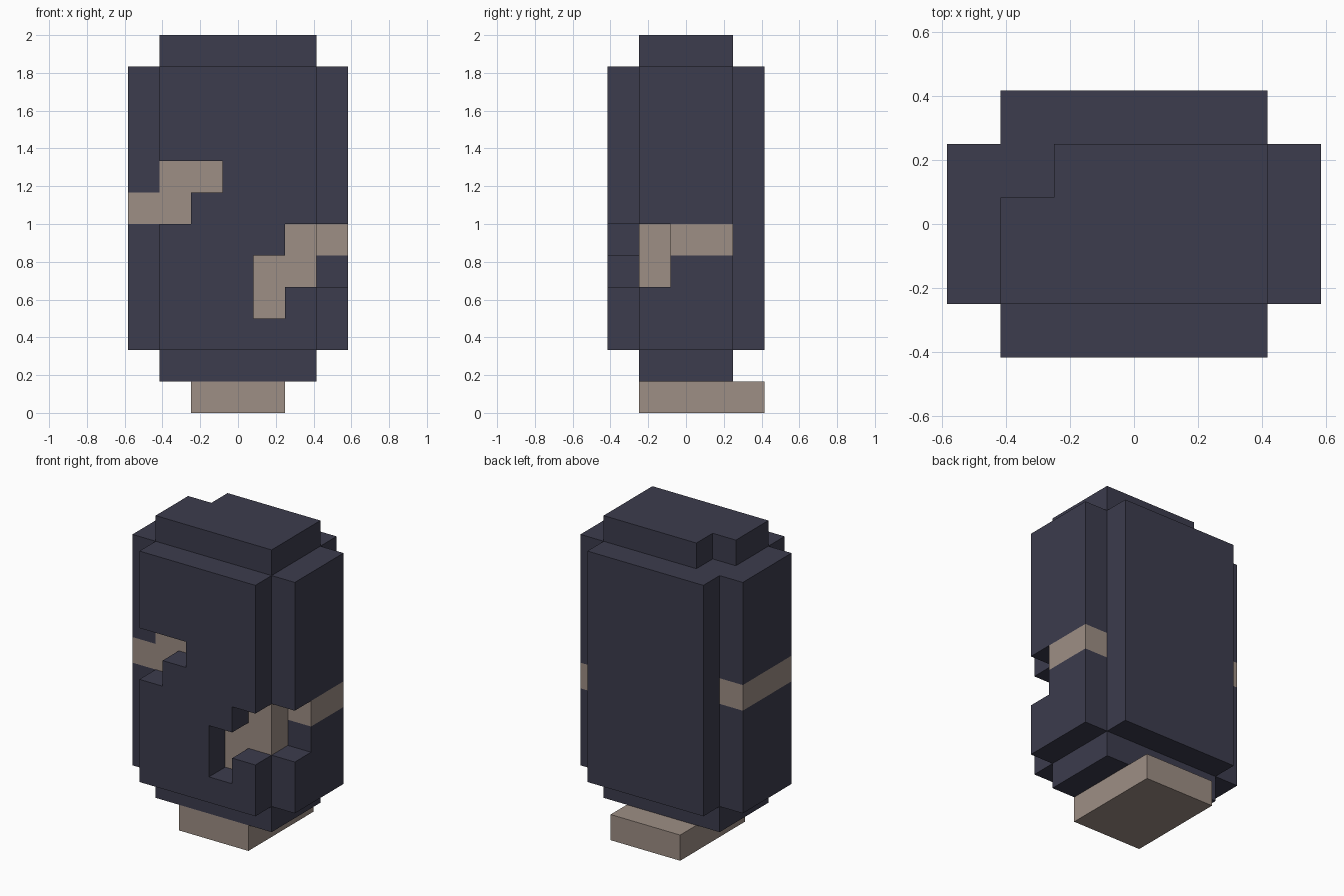
import bpy, bmesh
from mathutils import Vector

if "Cube" in bpy.data.objects:
    bpy.data.objects.remove(bpy.data.objects["Cube"])

U = 1 / 6                                   # edge of one block (7 x 5 x 12 blocks in all)
ORIGIN = Vector((-3.5 * U, -2.5 * U, 0))


def material(name, rgb):
    m = bpy.data.materials.new(name)
    m.diffuse_color = (*rgb, 1)
    m.use_nodes = True
    m.node_tree.nodes["Principled BSDF"].inputs["Base Color"].default_value = m.diffuse_color
    return m


DARK = material("dark slate", (0.045, 0.045, 0.075))
TAN = material("dusty tan", (0.34, 0.272, 0.232))


def box(x0, x1, y0, y1, z0, z1):
    """Set of block cells, end indices included."""
    return {(x, y, z) for x in range(x0, x1 + 1)
            for y in range(y0, y1 + 1) for z in range(z0, z1 + 1)}


def build(name, cells, tan_cells):
    """Skin the outside of the cells and merge flat areas of one colour."""
    bm = bmesh.new()
    for cell in sorted(cells):
        for a in range(3):
            b, c = (a + 1) % 3, (a + 2) % 3
            for side in (0, 1):
                near = list(cell)
                near[a] += 2 * side - 1
                if tuple(near) in cells:
                    continue
                quad = []
                for db, dc in ((0, 0), (1, 0), (1, 1), (0, 1)):
                    p = Vector(cell)
                    p[a] += side
                    p[b] += db
                    p[c] += dc
                    quad.append(bm.verts.new(p * U + ORIGIN))
                face = bm.faces.new(quad if side else quad[::-1])
                face.material_index = int(cell in tan_cells)
    bmesh.ops.remove_doubles(bm, verts=bm.verts, dist=1e-4)
    bmesh.ops.dissolve_limit(bm, angle_limit=0.01, verts=bm.verts,
                             edges=bm.edges, delimit={'MATERIAL'})
    mesh = bpy.data.meshes.new(name)
    bm.to_mesh(mesh)
    bm.free()
    for m in (DARK, TAN):
        mesh.materials.append(m)
    obj = bpy.data.objects.new(name, mesh)
    bpy.context.collection.objects.link(obj)
    return obj


# Cross-shaped trunk with a narrower bottom and a top missing one back corner
body = box(0, 6, 1, 3, 2, 10) | box(1, 5, 0, 4, 2, 10)
body |= box(1, 5, 1, 3, 1, 1) | box(1, 5, 1, 3, 11, 11)
body -= {(1, 3, 11)}

# Stepped gaps in the front layer (x, z), showing the tan layer behind
gaps = [(1, 7), (2, 7), (1, 6), (5, 5), (5, 4), (4, 4), (4, 3)]
body -= {(x, 0, z) for x, z in gaps}
body -= box(6, 6, 1, 1, 4, 5)               # gap round the right corner

# Tan layer: behind the gaps, and bands round the two sides
tan = {(x, 1, z) for x, z in gaps}
tan |= box(0, 0, 1, 3, 6, 6) | box(6, 6, 2, 3, 5, 5)
build("body", body, tan)

# Tan foot block, set towards the back
foot = box(2, 4, 1, 4, 0, 0)
build("foot", foot, foot)
